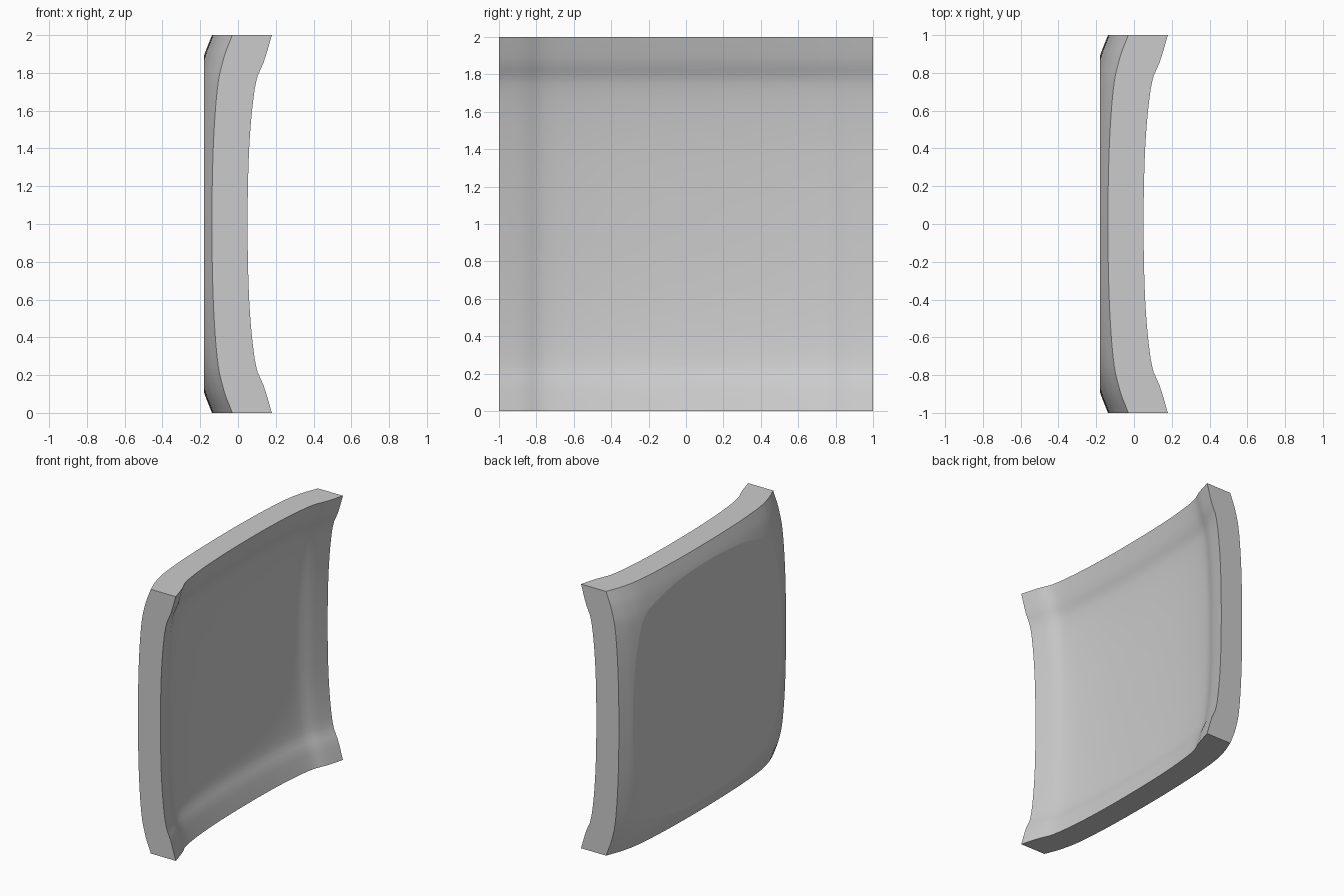
import bpy, bmesh, math
from mathutils import Vector

if "Cube" in bpy.data.objects:
    bpy.data.objects.remove(bpy.data.objects["Cube"], do_unlink=True)

# Rise of each skin from the middle (t = 0) to the rim (t = 1)
FRONT = [(0, 0), (0.22, 0.002), (0.45, 0.011), (0.66, 0.03), (0.78, 0.052),
         (0.85, 0.083), (0.92, 0.105), (1, 0.128)]
BACK = [(0, 0), (0.22, 0.002), (0.45, 0.009), (0.66, 0.023), (0.78, 0.038),
        (0.85, 0.055), (0.9, 0.069), (1, 0.108)]
CELLS = 56


def rise(profile, t):
    """Smooth interpolation through the profile points."""
    t = min(abs(t), 1)
    slopes = []
    for i in range(len(profile)):
        a, b = profile[max(i - 1, 0)], profile[min(i + 1, len(profile) - 1)]
        slopes.append((b[1] - a[1]) / (b[0] - a[0]) if i else 0)
    for i, (a, b) in enumerate(zip(profile, profile[1:])):
        if t <= b[0]:
            w = b[0] - a[0]
            u = (t - a[0]) / w
            return (a[1] * (1 + 2 * u) * (1 - u) ** 2 + slopes[i] * w * u * (1 - u) ** 2
                    + b[1] * u * u * (3 - 2 * u) + slopes[i + 1] * w * u * u * (u - 1))


def skin(bm, profile, base):
    """Square sheet bowed in both directions."""
    ts = [2 * i / CELLS - 1 for i in range(CELLS + 1)]
    rows = [[bm.verts.new((base + rise(profile, y) + rise(profile, z), y, z + 1))
             for y in ts] for z in ts]
    for low, high in zip(rows, rows[1:]):
        for i in range(CELLS):
            bm.faces.new((low[i], low[i + 1], high[i + 1], high[i]))
    return rows


def border(rows):
    """Rim vertices in order around the sheet."""
    return (rows[0][:-1] + [r[-1] for r in rows[:-1]]
            + rows[-1][:0:-1] + [r[0] for r in rows[:0:-1]])


# Dished panel: two skins joined by straight side walls
bm = bmesh.new()
inner = border(skin(bm, FRONT, -0.077))
outer = border(skin(bm, BACK, -0.246))
for i in range(len(inner)):
    j = (i + 1) % len(inner)
    bm.faces.new((inner[i], inner[j], outer[j], outer[i]))
bmesh.ops.recalc_face_normals(bm, faces=bm.faces)

# Slice the bulging back to a flat face with a rounded outline
cut = bmesh.ops.bisect_plane(bm, geom=bm.verts[:] + bm.edges[:] + bm.faces[:],
                             plane_co=Vector((-0.18, 0, 0)),
                             plane_no=Vector((-1, 0, 0)), clear_outer=True)
rim = [e for e in cut["geom_cut"] if isinstance(e, bmesh.types.BMEdge)]
bmesh.ops.contextual_create(bm, geom=rim)
bmesh.ops.recalc_face_normals(bm, faces=bm.faces)

mesh = bpy.data.meshes.new("dished_panel")
bm.to_mesh(mesh)
bm.free()
panel = bpy.data.objects.new("dished_panel", mesh)
bpy.context.collection.objects.link(panel)

# Plain grey finish
grey = bpy.data.materials.new("plain_grey")
grey.use_nodes = True
colour = (0.6, 0.6, 0.6, 1)
grey.diffuse_color = colour
grey.node_tree.nodes["Principled BSDF"].inputs["Base Color"].default_value = colour
mesh.materials.append(grey)

# Smooth skins with crisp rim and back outline
bpy.ops.object.select_all(action="DESELECT")
panel.select_set(True)
bpy.context.view_layer.objects.active = panel
bpy.ops.object.shade_smooth_by_angle(angle=math.radians(11))
